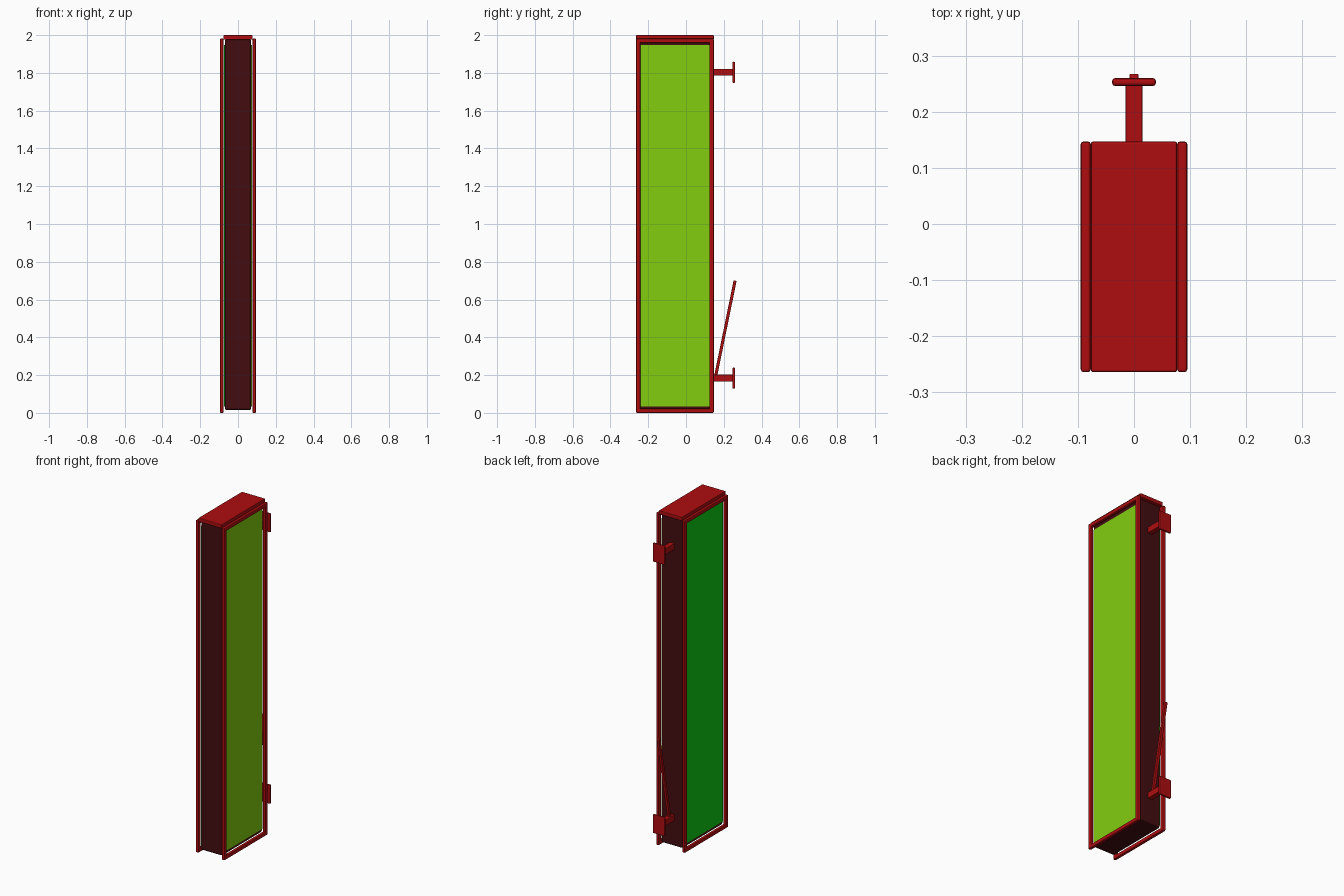
import bpy
import bmesh
import math
from mathutils import Matrix, Vector

if "Cube" in bpy.data.objects:
    bpy.data.objects.remove(bpy.data.objects["Cube"], do_unlink=True)


def material(name, rgb):
    mat = bpy.data.materials.new(name)
    mat.use_nodes = True
    mat.diffuse_color = (*rgb, 1)
    mat.node_tree.nodes["Principled BSDF"].inputs["Base Color"].default_value = (*rgb, 1)
    return mat


RED = material("red", (0.42, 0.004, 0.005))
MAROON = material("dark_maroon", (0.056, 0.004, 0.005))
LIME = material("lime_green", (0.225, 0.61, 0.005))
GREEN = material("green", (0.004, 0.6, 0.007))


def add_box(bm, low, high, tilt=0.0, bevel=0.0):
    """Add one box between two corners, with optional bevel and tilt about x."""
    part = bmesh.new()
    low, high = Vector(low), Vector(high)
    bmesh.ops.create_cube(part, size=1)
    bmesh.ops.scale(part, vec=high - low, verts=part.verts)
    if bevel:
        bmesh.ops.bevel(part, geom=part.edges[:], offset=bevel, segments=2,
                        profile=0.5, affect='EDGES')
    place = Matrix.Translation((low + high) / 2) @ Matrix.Rotation(tilt, 4, 'X')
    bmesh.ops.transform(part, matrix=place, verts=part.verts)
    mesh = bpy.data.meshes.new("part")
    part.to_mesh(mesh)
    part.free()
    bm.from_mesh(mesh)
    bpy.data.meshes.remove(mesh)


def finish(name, bm, mat):
    mesh = bpy.data.meshes.new(name)
    bm.to_mesh(mesh)
    bm.free()
    mesh.materials.append(mat)
    obj = bpy.data.objects.new(name, mesh)
    bpy.context.collection.objects.link(obj)
    return obj


def box(name, low, high, mat, tilt=0.0, bevel=0.0):
    bm = bmesh.new()
    add_box(bm, low, high, tilt, bevel)
    return finish(name, bm, mat)


# Sign body and top cap
box("sign_body", (-0.07, -0.25, 0.015), (0.07, 0.132, 1.978), MAROON, bevel=0.01)
box("top_cap", (-0.077, -0.264, 1.976), (0.077, 0.147, 2.0), RED, bevel=0.004)

# Coloured face panels and the floating frames around them
FRONT, BACK, TOP, BAR = -0.264, 0.147, 1.982, 0.023
for side, sign, colour in (("left", 1, LIME), ("right", -1, GREEN)):
    xs = sorted((sign * 0.069, sign * 0.073))
    box(side + "_panel", (xs[0], -0.245, 0.035), (xs[1], 0.127, 1.948), colour)
    x0, x1 = sorted((sign * 0.077, sign * 0.095))
    bm = bmesh.new()
    for y in (FRONT, BACK - BAR):
        add_box(bm, (x0, y, 0), (x1, y + BAR, TOP), bevel=0.005)
    for z in (0, TOP - BAR):
        add_box(bm, (x0, FRONT, z), (x1, BACK, z + BAR), bevel=0.005)
    finish(side + "_frame", bm, RED)

# Wall brackets: an arm and a mounting plate each
for place, z in (("upper", 1.803), ("lower", 0.184)):
    box(place + "_arm", (-0.015, 0.12, z - 0.018), (0.015, 0.25, z + 0.018), RED, bevel=0.002)
    box(place + "_plate", (-0.039, 0.246, z - 0.056), (0.039, 0.26, z + 0.056), RED, bevel=0.005)

# Slanted stay rising from the lower arm
start, end = Vector((0, 0.157, 0.195)), Vector((0, 0.26, 0.7))
mid, length = (start + end) / 2, (end - start).length
half = Vector((0.008, 0.008, length / 2))
box("slanted_stay", mid - half, mid + half, RED,
    tilt=-math.atan2(end.y - start.y, end.z - start.z), bevel=0.002)
